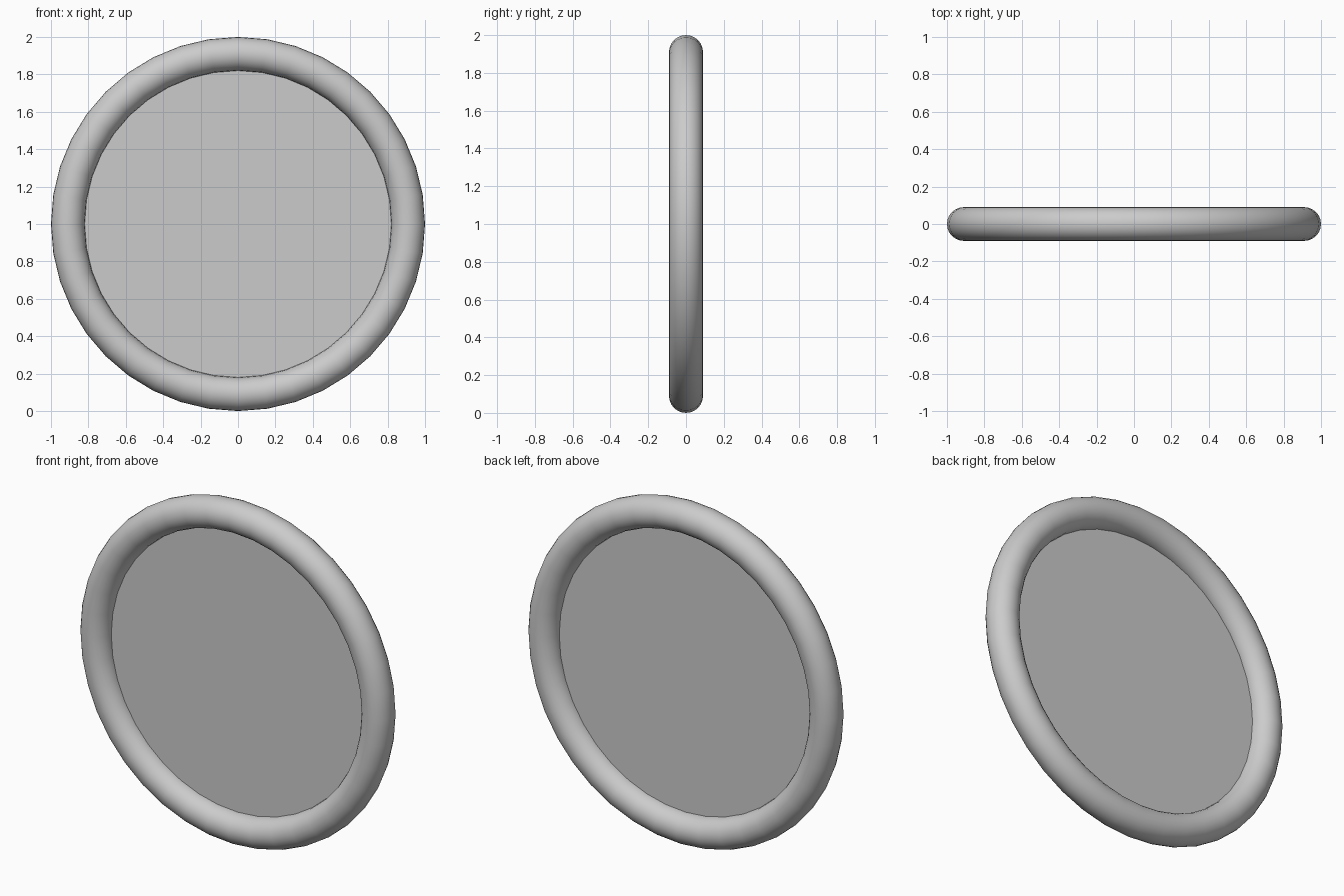
import bpy
from math import pi

if "Cube" in bpy.data.objects:
    bpy.data.objects.remove(bpy.data.objects["Cube"])

MAJOR, MINOR = 0.91, 0.09
SIDES = 40

# Round rim, standing upright and facing -y
bpy.ops.mesh.primitive_torus_add(
    major_radius=MAJOR, minor_radius=MINOR,
    major_segments=SIDES, minor_segments=24,
    location=(0, 0, 1), rotation=(pi / 2, 0, 0))
rim = bpy.context.object
rim.name = "rim"
bpy.ops.object.shade_smooth()

# Flat panel on the rim's mid plane, its edge tucked just inside the tube
bpy.ops.mesh.primitive_circle_add(
    vertices=SIDES, radius=MAJOR - MINOR + 0.01, fill_type='NGON',
    location=(0, 0, 1), rotation=(pi / 2, 0, 0))
panel = bpy.context.object
panel.name = "panel"
